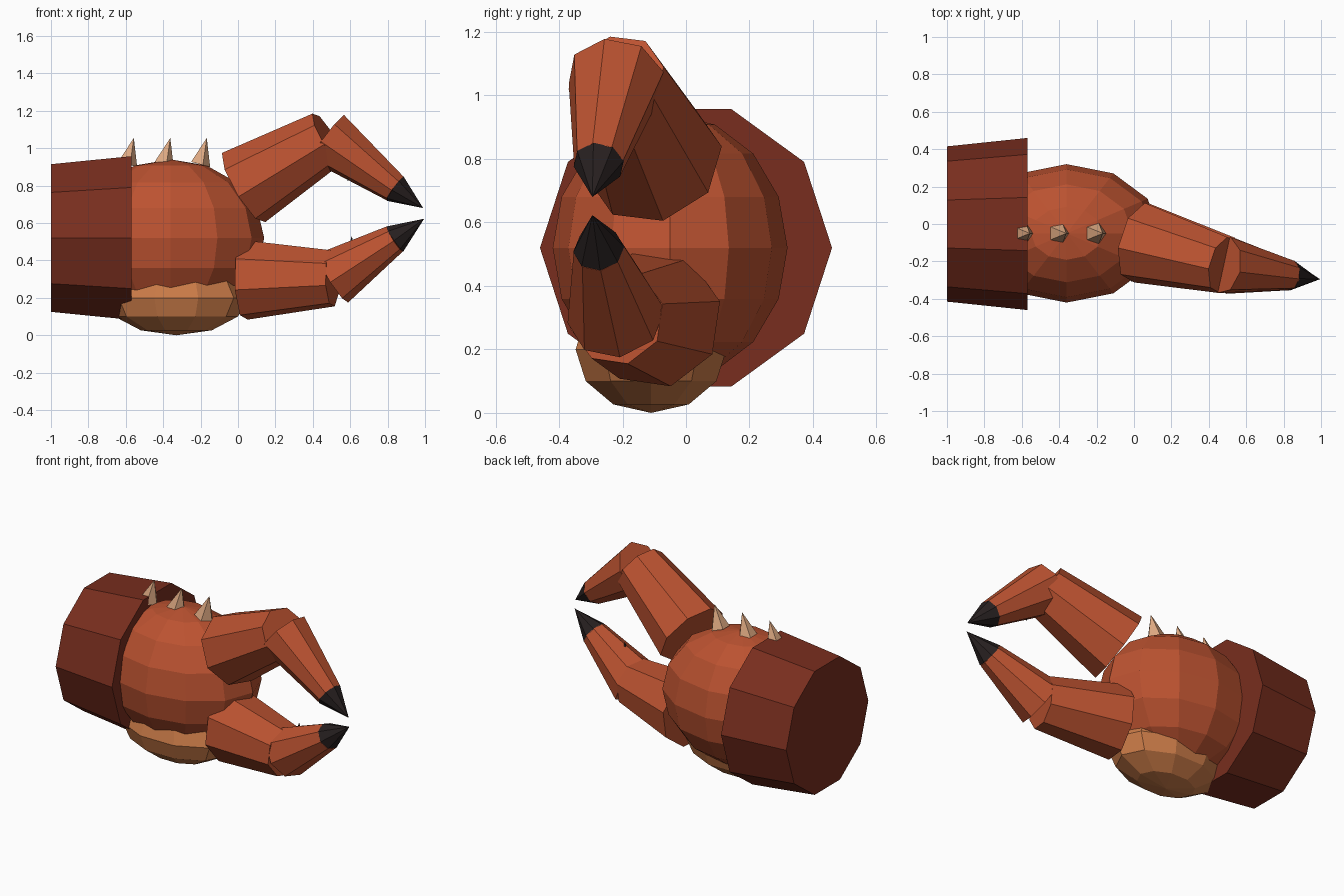
import bpy, bmesh
from math import sin, cos, pi
from mathutils import Vector, Matrix

if "Cube" in bpy.data.objects:
    bpy.data.objects.remove(bpy.data.objects["Cube"])


def material(name, rgb):
    m = bpy.data.materials.new(name)
    m.diffuse_color = (*rgb, 1)
    m.use_nodes = True
    m.node_tree.nodes["Principled BSDF"].inputs["Base Color"].default_value = m.diffuse_color
    return m


SHELL = material("shell_orange", (0.50, 0.085, 0.03))
CUFF = material("cuff_maroon", (0.19, 0.027, 0.013))
PAD = material("pad_tan", (0.60, 0.20, 0.065))
SPIKE = material("spike_cream", (0.72, 0.39, 0.22))
DARK = material("tip_dark", (0.02, 0.014, 0.014))


def lathe(name, profile, sides, matrix, mat, start=0.0):
    """Revolve (radius, height) points about local z; radius 0 makes a pole."""
    bm = bmesh.new()
    rings = []
    for r, h in profile:
        count = sides if r > 1e-5 else 1
        rings.append([bm.verts.new((r * cos(start + 2 * pi * i / sides),
                                    r * sin(start + 2 * pi * i / sides), h))
                      for i in range(count)])
    for a, b in zip(rings, rings[1:]):
        for i in range(sides):
            j = (i + 1) % sides
            if len(a) == 1:
                bm.faces.new((a[0], b[j], b[i]))
            elif len(b) == 1:
                bm.faces.new((a[i], a[j], b[0]))
            else:
                bm.faces.new((a[i], a[j], b[j], b[i]))
    for end in (rings[0], rings[-1]):
        if len(end) > 1:
            bm.faces.new(end)
    bm.transform(matrix)
    bmesh.ops.recalc_face_normals(bm, faces=bm.faces)
    me = bpy.data.meshes.new(name)
    bm.to_mesh(me)
    bm.free()
    me.materials.append(mat)
    ob = bpy.data.objects.new(name, me)
    bpy.context.collection.objects.link(ob)
    return ob


def taper(name, p0, p1, r0, r1, sides, mat, start=0.0):
    """Tapered prism or cone from p0 to p1."""
    p0, p1 = Vector(p0), Vector(p1)
    d = p1 - p0
    rot = Vector((0, 0, 1)).rotation_difference(d).to_matrix().to_4x4()
    return lathe(name, [(r0, 0), (r1, d.length)], sides,
                 Matrix.Translation(p0) @ rot, mat, start)


def ellipsoid(name, centre, radii, sides, rings, mat):
    prof = [(sin(pi * i / rings) if 0 < i < rings else 0, -cos(pi * i / rings))
            for i in range(rings + 1)]
    return lathe(name, prof, sides,
                 Matrix.Translation(centre) @ Matrix.Diagonal((*radii, 1)), mat)


# Wrist cuff, palm and the pad underneath
taper("wrist_cuff", (-1, 0, 0.52), (-0.57, 0, 0.52), 0.415, 0.46, 10, CUFF, pi / 2)
ellipsoid("palm", (-0.36, -0.05, 0.52), (0.50, 0.37, 0.42), 12, 8, SHELL)
ellipsoid("palm_pad", (-0.33, -0.11, 0.20), (0.38, 0.25, 0.20), 10, 6, PAD)

# Row of spikes on top
for i in range(3):
    x = -0.595 + 0.195 * i
    taper(f"spike_{i + 1}", (x, -0.05, 0.915), (x + 0.038, -0.05, 1.055),
          0.058, 0, 5, SPIKE)

# Two pincer fingers: root, knuckle, tip base, point
fingers = {
    "upper": [(0.03, -0.10, 0.79), (0.48, -0.22, 1.055),
              (0.84, -0.275, 0.785), (0.99, -0.295, 0.68)],
    "lower": [(0.035, -0.10, 0.297), (0.505, -0.22, 0.305),
              (0.838, -0.275, 0.515), (0.995, -0.295, 0.623)],
}
for side, (root, knuckle, base, point) in fingers.items():
    taper(f"{side}_finger_base", root, knuckle, 0.22, 0.155, 8, SHELL)
    taper(f"{side}_finger_end", knuckle, base, 0.155, 0.08, 8, SHELL)
    taper(f"{side}_finger_tip", base, point, 0.081, 0, 8, DARK)

# Small teeth on the inner edges
taper("upper_tooth", (0.585, -0.25, 0.89), (0.588, -0.25, 0.822), 0.022, 0, 5, DARK)
taper("lower_tooth", (0.605, -0.25, 0.46), (0.608, -0.25, 0.53), 0.022, 0, 5, DARK)
